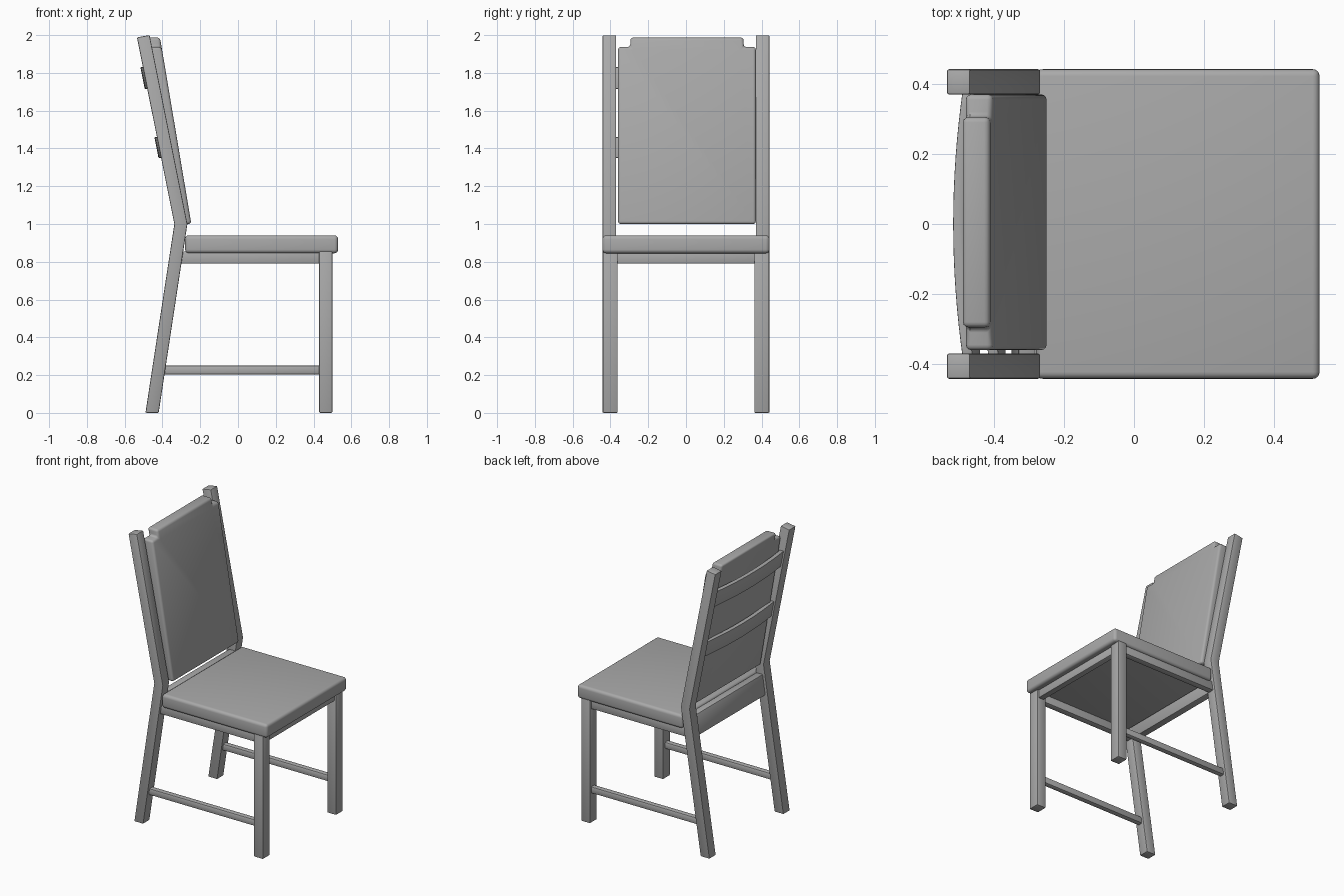
import bpy, bmesh, math

if "Cube" in bpy.data.objects:
    bpy.data.objects.remove(bpy.data.objects["Cube"], do_unlink=True)

GREY = (0.4, 0.4, 0.4, 1.0)
mat = bpy.data.materials.new("plain grey")
mat.use_nodes = True
mat.diffuse_color = GREY
mat.node_tree.nodes["Principled BSDF"].inputs["Base Color"].default_value = GREY


def prism(name, start, end, bevel=0.006, segments=2):
    """Solid between two matching outlines, with rounded edges."""
    bm = bmesh.new()
    a = [bm.verts.new(p) for p in start]
    b = [bm.verts.new(p) for p in end]
    bm.faces.new(a)
    bm.faces.new(b)
    for i in range(len(a)):
        j = (i + 1) % len(a)
        bm.faces.new((a[i], a[j], b[j], b[i]))
    bmesh.ops.recalc_face_normals(bm, faces=bm.faces)
    mesh = bpy.data.meshes.new(name)
    bm.to_mesh(mesh)
    bm.free()
    mesh.materials.append(mat)
    obj = bpy.data.objects.new(name, mesh)
    bpy.context.collection.objects.link(obj)
    mod = obj.modifiers.new("rounding", "BEVEL")
    mod.width = bevel
    mod.segments = segments
    mod.limit_method = "ANGLE"
    bpy.ops.object.select_all(action="DESELECT")
    obj.select_set(True)
    bpy.context.view_layer.objects.active = obj
    bpy.ops.object.modifier_apply(modifier=mod.name)
    bpy.ops.object.shade_smooth_by_angle(angle=math.radians(35))
    return obj


def side_profile(name, pts, y0, y1, **kw):
    """Outline in x and z, carried across y."""
    return prism(name, [(x, y0, z) for x, z in pts], [(x, y1, z) for x, z in pts], **kw)


def box(name, x0, x1, y0, y1, z0, z1, **kw):
    return side_profile(name, [(x0, z0), (x1, z0), (x1, z1), (x0, z1)], y0, y1, **kw)


# Legs, side rails and stretchers on both sides
POST = [(-0.49, 0), (-0.42, 0), (-0.268, 1.0), (-0.468, 2.0), (-0.535, 1.988), (-0.337, 1.0)]
for side, s in (("left", 1), ("right", -1)):
    side_profile(side + "_back_post", POST, s * 0.37, s * 0.442)
    box(side + "_front_leg", 0.43, 0.50, s * 0.362, s * 0.44, 0, 0.855)
    box(side + "_seat_rail", -0.31, 0.44, s * 0.38, s * 0.425, 0.79, 0.855)
    box(side + "_stretcher", -0.41, 0.44, s * 0.385, s * 0.425, 0.203, 0.25, bevel=0.01)

# Front and back rails
box("front_rail", 0.445, 0.488, -0.37, 0.37, 0.79, 0.855)
side_profile("back_rail", [(-0.35, 0.79), (-0.30, 0.79), (-0.28, 0.93), (-0.33, 0.93)], -0.38, 0.38)

# Padded seat
box("seat", -0.28, 0.53, -0.442, 0.442, 0.845, 0.94, bevel=0.02, segments=4)

# Leaning back cushion with notched top corners
outline = [(-0.36, 1.0), (0.37, 1.0), (0.37, 1.937), (0.305, 1.937),
           (0.305, 1.987), (-0.295, 1.987), (-0.295, 1.937), (-0.36, 1.937)]


def cushion_face(x):
    return [(x - 0.168 * (z - 1), y, z) for y, z in outline]


prism("back_cushion", cushion_face(-0.247), cushion_face(-0.325), bevel=0.015, segments=3)

# Bowed slats behind the cushion
STEPS = 16


def slat_outline(z):
    back = -0.335 - 0.2 * (z - 1)
    ts = [2 * i / STEPS - 1 for i in range(STEPS + 1)]
    arc = [(back - 0.016 + 0.027 * t * t, 0.38 * t) for t in ts]
    return [(x, y, z) for x, y in arc] + [(x + 0.03, y, z) for x, y in reversed(arc)]


for name, z0, z1 in (("lower_slat", 1.35, 1.46), ("upper_slat", 1.715, 1.83)):
    prism(name, slat_outline(z0), slat_outline(z1), bevel=0.004)
